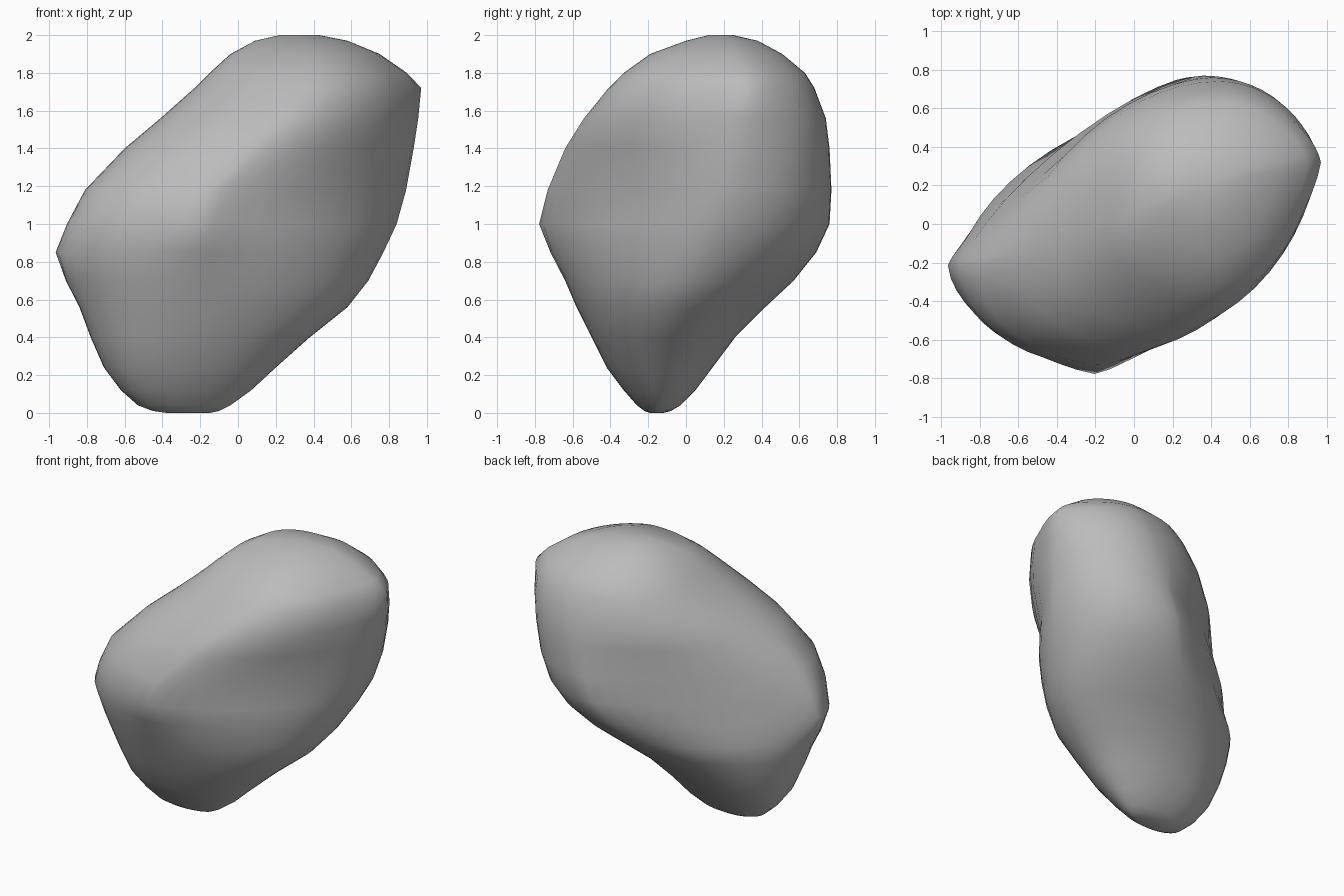
import bpy, bmesh
from math import sin, cos, pi
from mathutils import Vector

cube = bpy.data.objects.get("Cube")
if cube:
    bpy.data.objects.remove(cube, do_unlink=True)

STEPS = 12  # points per quarter of a section

# Height, then the left/right and front/back limits of each section
LEVELS = [
    (0.0, -.38, -.15, -.19, -.12),
    (.01, -.45, -.1, -.22, -.08),
    (.04, -.53, -.04, -.26, -.03),
    (.12, -.62, .07, -.33, .05),
    (.24, -.71, .2, -.42, .14),
    (.4, -.78, .38, -.5, .26),
    (.56, -.84, .58, -.58, .42),
    (.7, -.89, .69, -.64, .57),
    (.85, -.92, .77, -.7, .69),
    (1.0, -.89, .84, -.73, .76),
    (1.18, -.81, .89, -.72, .77),
    (1.4, -.6, .93, -.64, .76),
    (1.56, -.41, .94, -.54, .74),
    (1.72, -.23, .93, -.41, .68),
    (1.8, -.15, .87, -.33, .63),
    (1.9, -.04, .75, -.19, .51),
    (1.97, .09, .58, 0.0, .38),
    (2.0, .22, .43, .12, .25),
]

# Small raised points: tip position and outward push
TIPS = [
    ((-.93, -.22, .83), (-.05, 0, 0)),
    ((-.2, -.74, 1.0), (0, -.05, 0)),
    ((.93, .32, 1.72), (.04, 0, 0)),
]

# Heights of foot, belly, chest and crown
STATIONS = (.3, .85, 1.2, 1.75)


def mix(a, b, t):
    return a + (b - a) * t


def blend(z, *values):
    """Value changing from foot through belly and chest to crown."""
    result = values[0]
    for k in range(len(STATIONS) - 1):
        t = (z - STATIONS[k]) / (STATIONS[k + 1] - STATIONS[k])
        result += (values[k + 1] - values[k]) * min(1, max(0, t))
    return result


def section(z, x0, x1, y0, y1):
    """Lopsided closed curve touching all four limits of its section."""
    right = (x1, mix(y0, y1, blend(z, .52, .6, .64, .67)))
    back = (mix(x0, x1, blend(z, .48, .66, .69, .6)), y1)
    left = (x0, mix(y0, y1, blend(z, .48, .35, .34, .36)))
    front = (mix(x0, x1, blend(z, .42, .4, .39, .52)), y0)
    # Each quarter: the side it spans and how full its bulge is
    quarters = [
        (right, back, blend(z, 2.05, 2.15, 2.1, 1.8)),
        (left, back, blend(z, 2.2, 1.32, 1.35, 2.3)),
        (left, front, blend(z, 2.3, 2.05, 2.05, 2.3)),
        (right, front, blend(z, 2, 1.68, 1.43, 1.8)),
    ]
    points = []
    for q, (side, end, power) in enumerate(quarters):
        cx, cy = end[0], side[1]
        for i in range(STEPS):
            a = (q + i / STEPS) * pi / 2
            u = abs(cos(a)) ** (2 / power)
            v = abs(sin(a)) ** (2 / power)
            points.append((mix(cx, side[0], u), mix(cy, end[1], v), z))
    return points


# Boulder body: sections lofted from base to crown
bm = bmesh.new()
rings = [[bm.verts.new(p) for p in section(*level)] for level in LEVELS]
for low, high in zip(rings, rings[1:]):
    for i in range(len(low)):
        j = (i + 1) % len(low)
        bm.faces.new((low[i], low[j], high[j], high[i]))
bm.faces.new(reversed(rings[0]))
bm.faces.new(rings[-1])
bmesh.ops.recalc_face_normals(bm, faces=bm.faces[:])

# Raised points on the sides
for tip, push in TIPS:
    for v in bm.verts:
        near = max(0, 1 - (v.co - Vector(tip)).length / .25)
        v.co += Vector(push) * near

mesh = bpy.data.meshes.new("boulder")
bm.to_mesh(mesh)
bm.free()
boulder = bpy.data.objects.new("boulder", mesh)
bpy.context.collection.objects.link(boulder)

# Plain grey stone
stone = bpy.data.materials.new("grey_stone")
stone.use_nodes = True
colour = (.5, .5, .5, 1)
stone.diffuse_color = colour
stone.node_tree.nodes["Principled BSDF"].inputs["Base Color"].default_value = colour
mesh.materials.append(stone)

# Smooth shading
bpy.context.view_layer.objects.active = boulder
boulder.select_set(True)
bpy.ops.object.shade_smooth_by_angle(angle=pi / 3)
